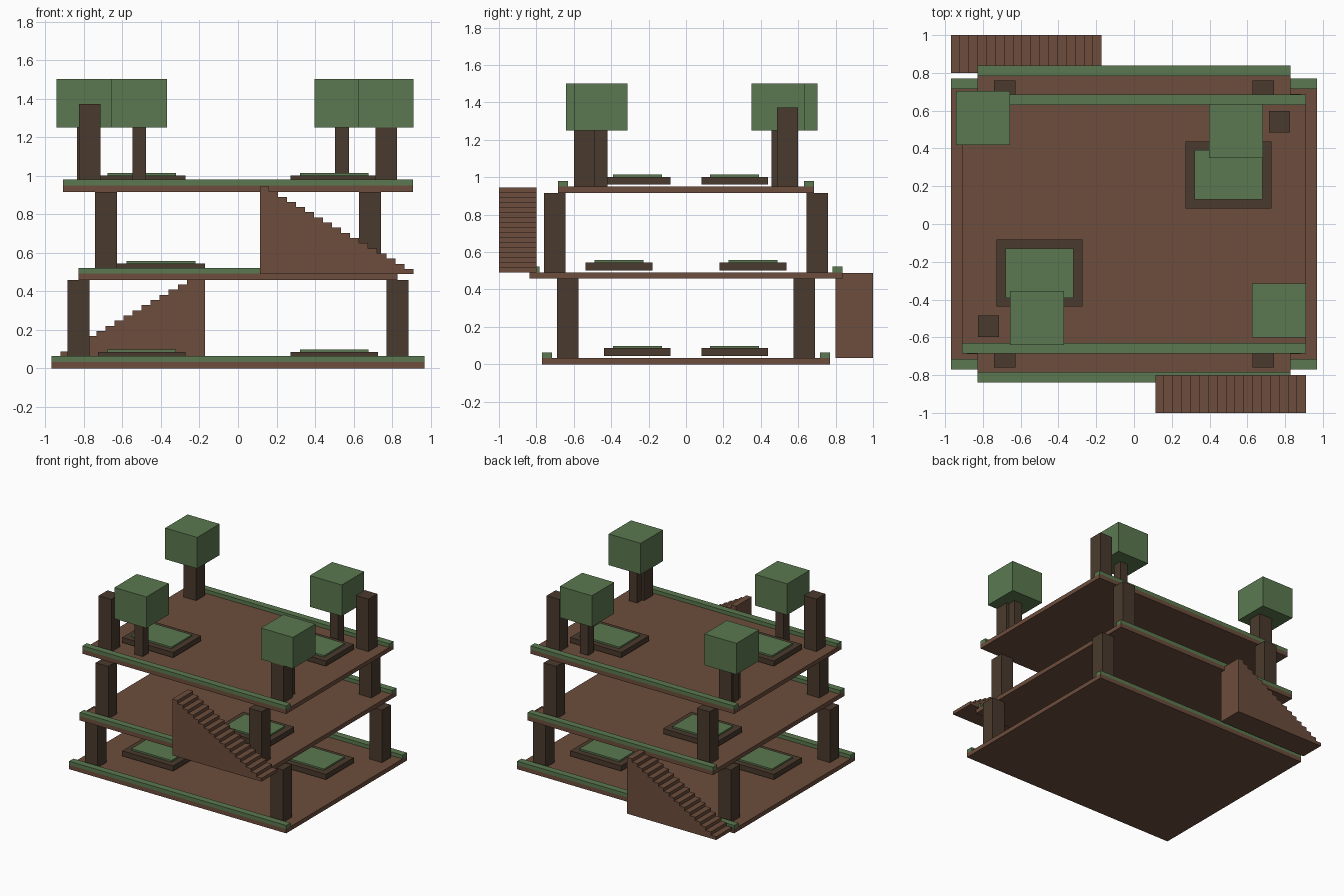
import bpy
import bmesh
from mathutils import Vector

cube = bpy.data.objects.get("Cube")
if cube:
    bpy.data.objects.remove(cube, do_unlink=True)


def material(name, rgb):
    linear = [((c / 255 + 0.055) / 1.055) ** 2.4 for c in rgb]
    mat = bpy.data.materials.new(name)
    mat.use_nodes = True
    mat.diffuse_color = (*linear, 1)
    bsdf = mat.node_tree.nodes["Principled BSDF"]
    bsdf.inputs["Base Color"].default_value = (*linear, 1)
    bsdf.inputs["Roughness"].default_value = 0.9
    return mat


brown = material("earth brown", (108, 77, 60))
dark = material("dark wood", (74, 58, 45))
green = material("leaf green", (91, 121, 80))


def finish(name, bm, mat):
    bmesh.ops.recalc_face_normals(bm, faces=bm.faces)
    mesh = bpy.data.meshes.new(name)
    bm.to_mesh(mesh)
    bm.free()
    mesh.materials.append(mat)
    obj = bpy.data.objects.new(name, mesh)
    bpy.context.collection.objects.link(obj)
    return obj


def box(name, x, y, z, sx, sy, sz, mat):
    """Box centred on x, y and standing on z."""
    bm = bmesh.new()
    bmesh.ops.create_cube(bm, size=1)
    for v in bm.verts:
        v.co = Vector((x + v.co.x * sx, y + v.co.y * sy, z + (v.co.z + 0.5) * sz))
    return finish(name, bm, mat)


def stairs(name, side, z, x_high, x_low, steps=17, rise=0.455):
    """Solid flight with a stepped profile, descending from x_high to x_low."""
    run = (x_low - x_high) / steps
    profile = [(x_high, z)]
    for i in range(steps):
        top = z + rise * (steps - i) / steps
        profile += [(x_high + i * run, top), (x_high + (i + 1) * run, top)]
    profile.append((x_low, z))
    bm = bmesh.new()
    face = bm.faces.new([bm.verts.new((px, side * 0.8, pz)) for px, pz in profile])
    result = bmesh.ops.extrude_face_region(bm, geom=[face])
    moved = [e for e in result["geom"] if isinstance(e, bmesh.types.BMVert)]
    bmesh.ops.translate(bm, verts=moved, vec=(0, side * 0.2, 0))
    return finish(name, bm, brown)


SLAB = 0.034
# name, base height, half width, half depth, pillar x, pillar y, planter x, planter y
levels = [
    ("lower", 0.0, 0.97, 0.77, 0.828, 0.632, -0.5, -0.26),
    ("middle", 0.458, 0.828, 0.838, 0.685, 0.702, 0.4, -0.358),
    ("upper", 0.916, 0.91, 0.685, 0.77, 0.542, -0.5, -0.26),
]

for name, z, hx, hy, px, py, bx, by in levels:
    floor = z + SLAB
    box(name + "_floor", 0, 0, z, 2 * hx, 2 * hy, SLAB, brown)
    for end, s in (("front", -1), ("back", 1)):
        # Green hedge strip along the front and back edges
        box(f"{name}_{end}_hedge", 0, s * (hy - 0.027), floor, 2 * hx, 0.054, 0.03, green)
        # Planter bed with a green top, repeated by a half turn
        x, y = -s * bx, -s * by
        box(f"{name}_{end}_planter", x, y, floor + 0.01, 0.456, 0.356, 0.042, dark)
        box(f"{name}_{end}_planter_grass", x, y, floor + 0.052, 0.358, 0.262, 0.013, green)
        # Corner pillars
        for hand, t in (("right", -1), ("left", 1)):
            box(f"{name}_{end}_{hand}_pillar", t * px, s * py, floor, 0.113, 0.113, 0.424, dark)

# Trees on the upper floor
trees = [(-0.8, 0.56), (0.54, 0.492), (0.768, -0.457), (-0.513, -0.498)]
for i, (x, y) in enumerate(trees, 1):
    box(f"tree_{i}_trunk", x, y, 0.95, 0.072, 0.072, 0.31, dark)
    box(f"tree_{i}_foliage", x, y, 1.25, 0.286, 0.286, 0.252, green)

# Two flights of stairs on opposite sides
stairs("back_stairs", 1, 0.034, -0.172, -0.97)
stairs("front_stairs", -1, 0.49, 0.113, 0.911)
